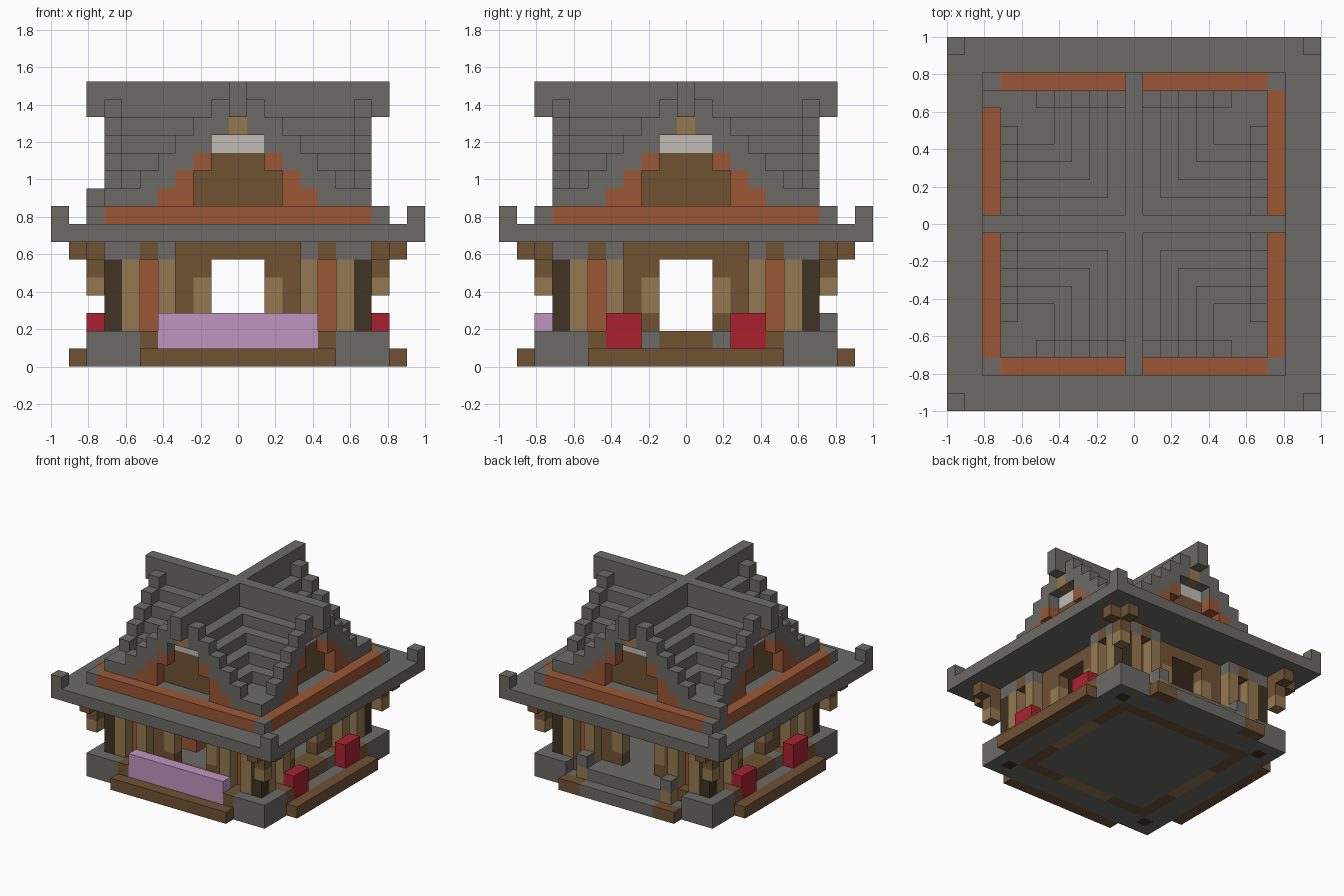
import bpy
import bmesh
from mathutils import Vector

UNIT = 2 / 21          # edge of one block
cube = bpy.data.objects.get("Cube")
if cube:
    bpy.data.objects.remove(cube)


def material(name, r, g, b):
    def lin(c):
        c /= 255
        return c / 12.92 if c < 0.04 else ((c + 0.055) / 1.055) ** 2.4
    m = bpy.data.materials.new(name)
    colour = (lin(r), lin(g), lin(b), 1)
    m.use_nodes = True
    m.diffuse_color = colour
    m.node_tree.nodes["Principled BSDF"].inputs["Base Color"].default_value = colour
    return m


STONE = material("grey stone", 107, 106, 101)
WOOD = material("brown wood", 112, 82, 52)
TAN = material("tan timber", 148, 121, 80)
BARK = material("dark bark", 64, 52, 35)
RUST = material("rust clay", 155, 87, 53)
LILAC = material("lilac flowers", 192, 150, 194)
RED = material("red flowers", 170, 33, 47)
PALE = material("pale plaster", 192, 188, 180)

blocks = {}            # grid cell -> (part, material)


def span(v):
    return range(v[0], v[1] + 1) if isinstance(v, tuple) else (v,)


def fill(part, mat, xs, ys, zs):
    for x in span(xs):
        for y in span(ys):
            for z in span(zs):
                blocks[x, y, z] = (part, mat)


def place(side, part, mat, along, out, zs):
    """Fill blocks on one side: 0 front, 1 at +x, 2 back, 3 at -x."""
    for a in span(along):
        for d in span(out):
            x, y = ((a, -d), (d, a), (-a, d), (-d, -a))[side]
            fill(part, mat, x, y, zs)


def pair(side, part, mat, along, out, zs):
    """Same as place, on both halves of the side."""
    place(side, part, mat, along, out, zs)
    lo, hi = along if isinstance(along, tuple) else (along, along)
    place(side, part, mat, (-hi, -lo), out, zs)


# Foundation and floor
fill("foundation", STONE, (-8, 8), (-8, 8), 0)
fill("floor", STONE, (-5, 5), (-5, 5), 1)
# Eave slab and raised roof base
fill("eave", STONE, (-10, 10), (-10, 10), 7)
fill("roof_base", STONE, (-8, 8), (-8, 8), 8)
# Ceiling beams
fill("ceiling", WOOD, (-6, 6), (-6, 6), 6)

for s in range(4):
    # Base ring, edge beam and sill
    place(s, "base_ring", WOOD, (-6, 6), 6, 0)
    if s != 2:
        place(s, "base_log", TAN, (-2, 2), 6, 0)
    place(s, "edge_beam", WOOD, (-5, 5), 9, 0)
    place(s, "sill", WOOD, (-5, 5), (6, 7), 1)
    pair(s, "sill", STONE, 2, (6, 7), 1)

    # Wall panels beside the opening
    pair(s, "wall", RUST, 5, 6, (2, 5))
    pair(s, "wall", WOOD, (2, 4), 6, (2, 5))
    pair(s, "window_post", TAN, 2, 6, (3, 4))

    # Posts with stone caps
    pair(s, "post", TAN, 4, 7, (2, 5))
    pair(s, "post", TAN, 6, 7, (2, 5))
    pair(s, "post_cap", STONE, 4, 7, 6)
    pair(s, "post_cap", STONE, (6, 7), 7, 6)
    pair(s, "post_cap", WOOD, 5, 7, 6)

    # Corner plinth, pillar and eave bracket
    place(s, "plinth", STONE, (6, 8), (6, 8), 1)
    place(s, "corner_pillar", BARK, 7, 7, (0, 5))
    place(s, "bracket", WOOD, 8, (8, 9), (6, 6))
    place(s, "bracket", WOOD, 9, 8, 6)
    place(s, "bracket", WOOD, 8, 8, 5)
    place(s, "bracket", TAN, 8, 8, 4)

    # Clay border and eave corner blocks
    place(s, "clay_border", RUST, (-7, 7), 8, 8)
    place(s, "eave_corner", STONE, 10, 10, 8)
    place(s, "roof_corner", STONE, (5, 7), (5, 7), 9)

    # Stepped roof slopes
    for z in range(9, 14):
        w = 14 - z
        place(s, "roof", STONE, (-w, w), (0, 6), z)
    # Gable wall set back under the slope
    for z in range(9, 12):
        place(s, "gable_wall", WOOD, (z - 13, 13 - z), 6, z)
    place(s, "gable_vent", PALE, (-1, 1), 6, 12)
    # Raised gable edge
    for i in range(1, 6):
        pair(s, "gable_edge", STONE, i, 7, (14 - i, 15 - i))
    # Gable trim
    place(s, "gable_trim", TAN, 0, 7, 13)
    pair(s, "gable_trim", RUST, 2, 7, 11)
    pair(s, "gable_trim", RUST, 3, 7, (9, 10))
    pair(s, "gable_trim", RUST, 4, 7, 9)
    # Ridge wall
    place(s, "ridge", STONE, 0, (0, 8), (14, 15))

# Flower boxes on front and flanks
place(0, "front_flower_box", LILAC, (-4, 4), 8, (1, 2))
pair(0, "box_end", WOOD, 5, 8, 1)
for s in (1, 3):
    pair(s, "side_flower_box", RED, (3, 4), 8, (1, 2))
    pair(s, "box_end", WOOD, 5, 8, 1)

# Back entrance: steps, walkway and posts
place(2, "entrance_step", STONE, (-3, 3), 9, 0)
place(2, "entrance_step", STONE, (-3, 3), (6, 8), 1)
pair(2, "entrance_post", TAN, 4, 8, 1)
pair(2, "entrance_post", STONE, 4, 8, 2)

# Single loose stone on the roof border and seats inside
fill("border_stone", STONE, -8, 7, (8, 9))
pair(0, "seat", RUST, 2, (2, 3), 2)
pair(0, "seat", RUST, 3, (2, 3), (2, 3))

# Build one mesh per part from the exposed block faces
AXES = [Vector(v) for v in ((1, 0, 0), (0, 1, 0), (0, 0, 1))]
parts = {}
for cell, (part, mat) in blocks.items():
    parts.setdefault(part, []).append((cell, mat))

for part, cells in parts.items():
    mesh = bpy.data.meshes.new(part)
    bm = bmesh.new()
    mats = []
    for cell, mat in cells:
        if mat not in mats:
            mats.append(mat)
        centre = Vector(cell) + AXES[2] / 2
        for k in range(3):
            u, v = AXES[(k + 1) % 3] / 2, AXES[(k + 2) % 3] / 2
            for sign in (1, -1):
                n = AXES[k] * sign
                if tuple(int(c) for c in Vector(cell) + n) in blocks:
                    continue
                ring = [-u - v, u - v, u + v, v - u][::sign]
                face = bm.faces.new([bm.verts.new((centre + n / 2 + p) * UNIT)
                                     for p in ring])
                face.material_index = mats.index(mat)
    bmesh.ops.remove_doubles(bm, verts=bm.verts, dist=UNIT / 100)
    bmesh.ops.dissolve_limit(bm, angle_limit=0.01, verts=bm.verts,
                             edges=bm.edges, delimit={'MATERIAL'})
    bm.to_mesh(mesh)
    bm.free()
    for m in mats:
        mesh.materials.append(m)
    bpy.context.collection.objects.link(bpy.data.objects.new(part, mesh))
